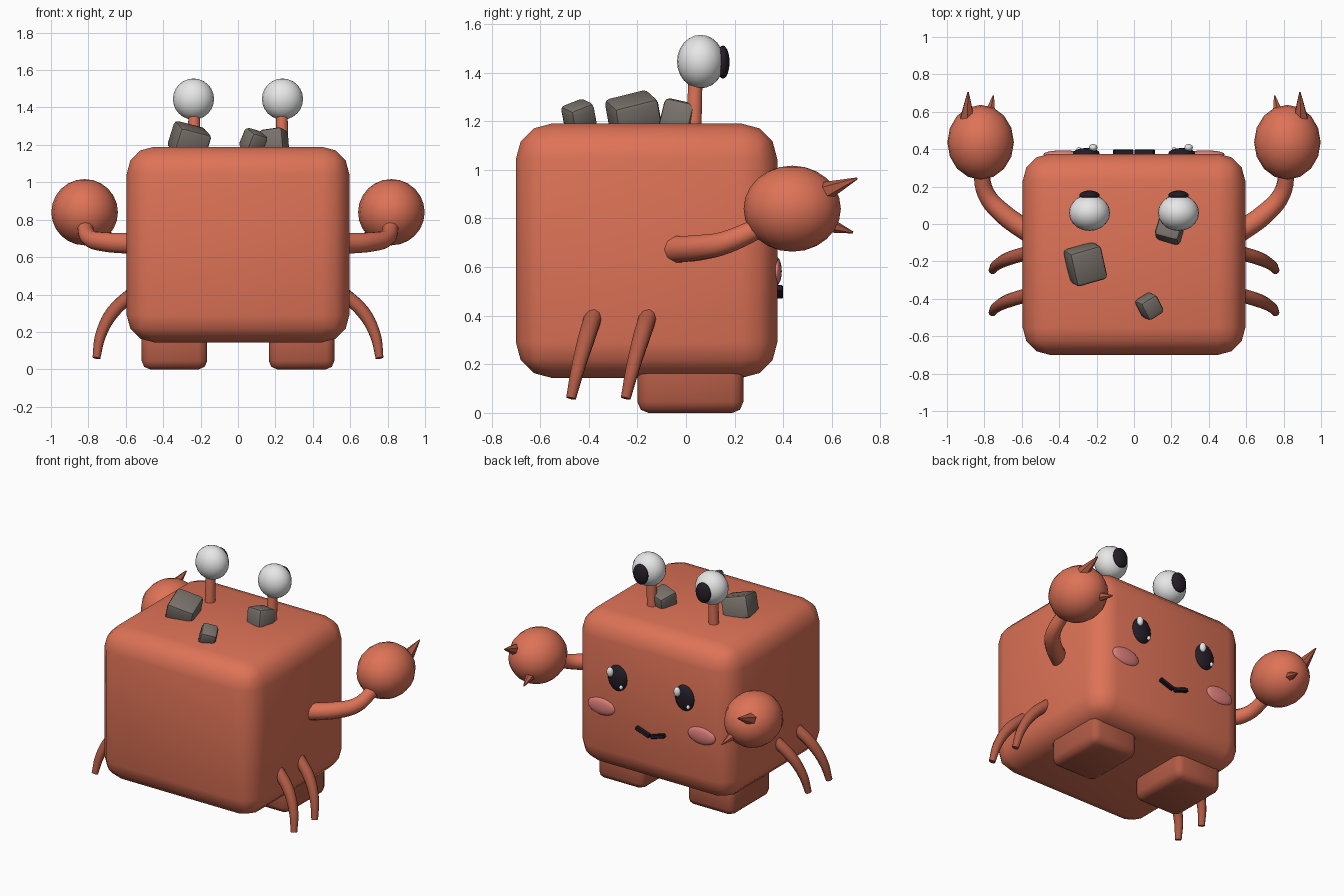
import bpy, math
from mathutils import Vector

if "Cube" in bpy.data.objects:
    bpy.data.objects.remove(bpy.data.objects["Cube"])


def mat(name, rgb):
    m = bpy.data.materials.new(name)
    m.diffuse_color = (*rgb, 1)
    m.use_nodes = True
    m.node_tree.nodes["Principled BSDF"].inputs["Base Color"].default_value = m.diffuse_color
    return m


ORANGE = mat("coral_orange", (0.73, 0.17, 0.095))
DARK = mat("dark_coral", (0.45, 0.105, 0.06))
WHITE = mat("eye_white", (0.85, 0.85, 0.85))
BLACK = mat("pupil_black", (0.018, 0.012, 0.02))
PINK = mat("cheek_pink", (0.74, 0.22, 0.2))
STONE = mat("stone_grey", (0.19, 0.165, 0.145))


def finish(ob, name, material, angle=None):
    ob.name = name
    ob.data.materials.clear()
    ob.data.materials.append(material)
    bpy.ops.object.select_all(action='DESELECT')
    ob.select_set(True)
    bpy.context.view_layer.objects.active = ob
    if angle is None:
        bpy.ops.object.shade_smooth()
    else:
        bpy.ops.object.shade_smooth_by_angle(angle=math.radians(angle))
    return ob


def box(name, loc, size, material, bevel, segs, rot=(0, 0, 0), angle=None):
    bpy.ops.mesh.primitive_cube_add(size=1, location=loc)
    ob = bpy.context.object
    ob.scale = size
    bpy.ops.object.transform_apply(location=False, rotation=False, scale=True)
    ob.rotation_euler = [math.radians(a) for a in rot]
    b = ob.modifiers.new("bevel", 'BEVEL')
    b.width, b.segments, b.limit_method = bevel, segs, 'NONE'
    bpy.ops.object.modifier_apply(modifier="bevel")
    return finish(ob, name, material, angle)


def ball(name, loc, radii, material, segs=20, rings=12):
    bpy.ops.mesh.primitive_uv_sphere_add(segments=segs, ring_count=rings, radius=1, location=loc)
    ob = bpy.context.object
    ob.scale = radii
    bpy.ops.object.transform_apply(location=False, rotation=False, scale=True)
    return finish(ob, name, material)


def tube(name, pts, radii, material):
    """Tapered smooth tube through the points."""
    cu = bpy.data.curves.new(name, 'CURVE')
    cu.dimensions, cu.bevel_depth, cu.bevel_resolution = '3D', 1.0, 3
    cu.resolution_u, cu.use_fill_caps = 5, True
    sp = cu.splines.new('BEZIER')
    sp.bezier_points.add(len(pts) - 1)
    for bp, p, r in zip(sp.bezier_points, pts, radii):
        bp.co, bp.radius = p, r
        bp.handle_left_type = bp.handle_right_type = 'AUTO'
    ob = bpy.data.objects.new(name, cu)
    bpy.context.collection.objects.link(ob)
    bpy.ops.object.select_all(action='DESELECT')
    ob.select_set(True)
    bpy.context.view_layer.objects.active = ob
    bpy.ops.object.convert(target='MESH')
    return finish(bpy.context.object, name, material, 50)


def spike(name, base, tip, r, material):
    base, tip = Vector(base), Vector(tip)
    d = tip - base
    bpy.ops.mesh.primitive_cone_add(vertices=6, radius1=r, radius2=0.004, depth=d.length,
                                    location=(base + tip) / 2)
    ob = bpy.context.object
    ob.rotation_euler = d.to_track_quat('Z', 'Y').to_euler()
    return finish(ob, name, material, 30)


# body block
box("body", (0, -0.162, 0.667), (1.19, 1.075, 1.045), ORANGE, 0.145, 3)

for s, side in ((-1, "left"), (1, "right")):
    # feet
    box(f"{side}_foot", (s * 0.34, 0.018, 0.11), (0.35, 0.435, 0.22), DARK, 0.045, 2)

    # arm, claw and its two pincer tips
    tube(f"{side}_arm",
         [(s * 0.55, -0.05, 0.672), (s * 0.70, 0.055, 0.68), (s * 0.79, 0.16, 0.70), (s * 0.82, 0.30, 0.76)],
         [0.058, 0.054, 0.047, 0.042], ORANGE)
    ball(f"{side}_claw", (s * 0.82, 0.437, 0.84), (0.178, 0.2, 0.177), ORANGE, 16, 12)
    spike(f"{side}_upper_pincer", (s * 0.892, 0.545, 0.90), (s * 0.887, 0.705, 0.965), 0.048, DARK)
    spike(f"{side}_lower_pincer", (s * 0.772, 0.58, 0.775), (s * 0.752, 0.687, 0.742), 0.034, DARK)

    # thin side legs
    for i, y in enumerate((-0.16, -0.385)):
        tube(f"{side}_leg_{i + 1}",
             [(s * 0.55, y + 0.01, 0.415), (s * 0.67, y - 0.025, 0.305),
              (s * 0.735, y - 0.06, 0.18), (s * 0.757, y - 0.088, 0.06)],
             [0.038, 0.036, 0.029, 0.021], DARK)

    # eye on a stalk
    tube(f"{side}_eye_stalk", [(s * 0.235, 0.03, 1.12), (s * 0.235, 0.04, 1.4)], [0.034, 0.03], ORANGE)
    ball(f"{side}_eyeball", (s * 0.238, 0.06, 1.445), (0.11, 0.097, 0.11), WHITE)
    ball(f"{side}_eyeball_pupil", (s * 0.238, 0.152, 1.443), (0.055, 0.027, 0.068), BLACK)

    # face eye with highlights (highlights are not mirrored)
    x = s * 0.255
    ball(f"{side}_face_eye", (x, 0.376, 0.812), (0.072, 0.03, 0.088), BLACK)
    ball(f"{side}_big_highlight", (x + 0.037, 0.408, 0.855), (0.023, 0.02, 0.033), WHITE, 12, 8)
    ball(f"{side}_small_highlight", (x - 0.04, 0.398, 0.765), (0.012, 0.014, 0.015), WHITE, 10, 6)

    # cheek and half of the smile
    ball(f"{side}_cheek", (s * 0.38, 0.372, 0.583), (0.105, 0.022, 0.058), PINK)
    box(f"{side}_smile", (s * 0.057, 0.384, 0.498), (0.108, 0.03, 0.026), BLACK, 0.004, 1,
        (0, -s * 18, 0), 30)

# stones lying on top
for i, (loc, size, rot) in enumerate((
        ((-0.26, -0.215, 1.222), (0.18, 0.19, 0.15), (14, 14, 16)),
        ((0.193, -0.025, 1.215), (0.135, 0.135, 0.13), (-12, -8, -15)),
        ((0.082, -0.44, 1.218), (0.105, 0.115, 0.115), (20, 14, 32)))):
    box(f"stone_{i + 1}", loc, size, STONE, 0.022, 2, rot, 35)
